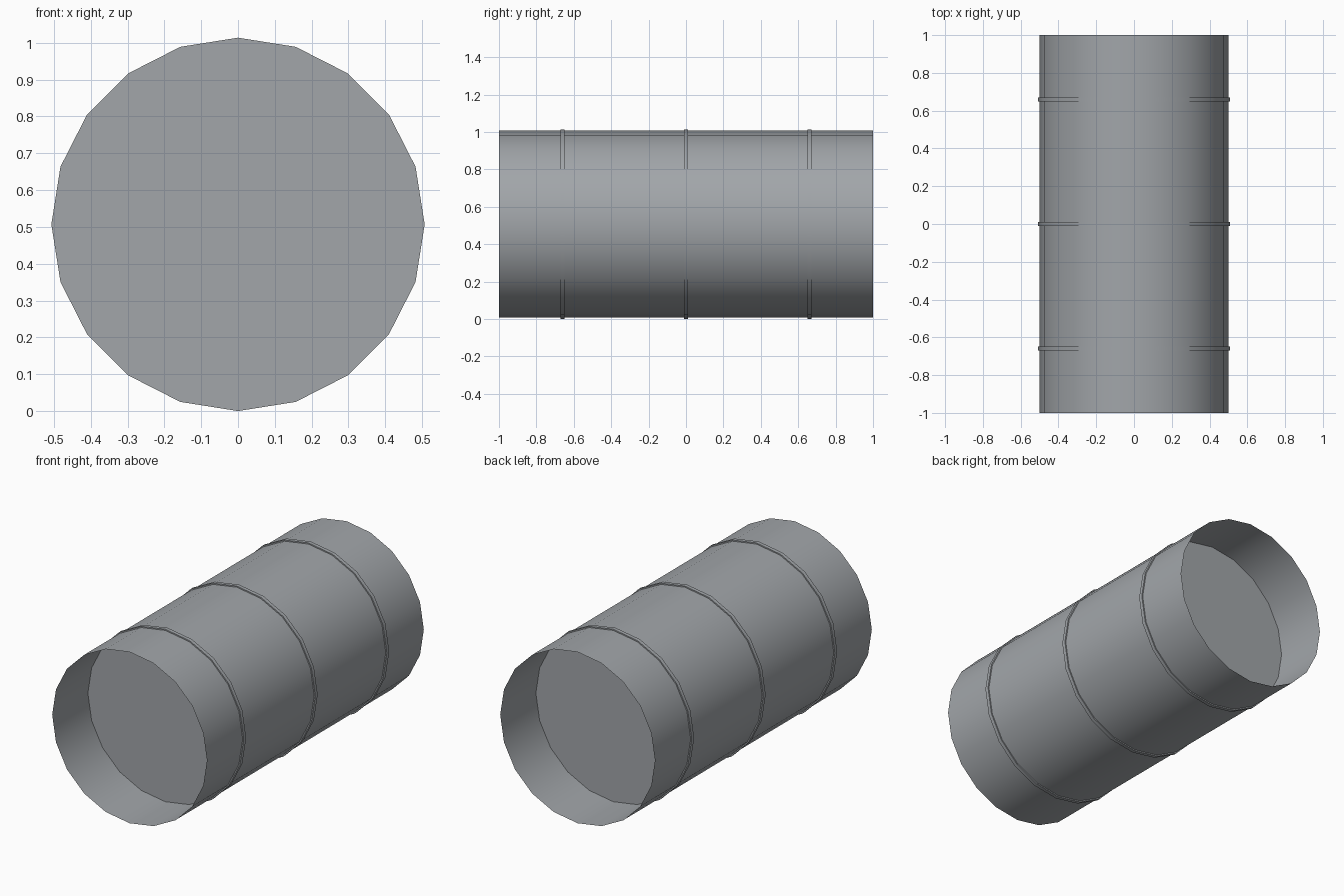
import bpy
import math

default = bpy.data.objects.get("Cube")
if default:
    bpy.data.objects.remove(default, do_unlink=True)

SIDES = 20
TUBE_RADIUS = 0.5
BAND_RADIUS = 0.507
BAND_WIDTH = 0.022
BAND_SPACING = 0.66

steel = bpy.data.materials.new("steel_grey")
steel.use_nodes = True
colour = (0.36, 0.38, 0.40, 1)
steel.diffuse_color = colour
steel.node_tree.nodes["Principled BSDF"].inputs["Base Color"].default_value = colour


def add_cylinder(name, radius, length, y, ends):
    """Cylinder lying along y, open or closed at the ends."""
    bpy.ops.mesh.primitive_cylinder_add(
        vertices=SIDES, radius=radius, depth=length, end_fill_type=ends,
        location=(0, y, BAND_RADIUS), rotation=(math.pi / 2, 0, 0))
    part = bpy.context.object
    part.name = name
    part.data.materials.append(steel)
    bpy.ops.object.shade_smooth_by_angle(angle=math.radians(30))
    return part


# Thin open-ended outer wall
add_cylinder("drum_wall", TUBE_RADIUS, 2, 0, 'NOTHING')

# Discs that close the inside and stand out as hoops around the wall
for name, step in (("front_hoop", -1), ("middle_hoop", 0), ("back_hoop", 1)):
    add_cylinder(name, BAND_RADIUS, BAND_WIDTH, step * BAND_SPACING, 'NGON')
